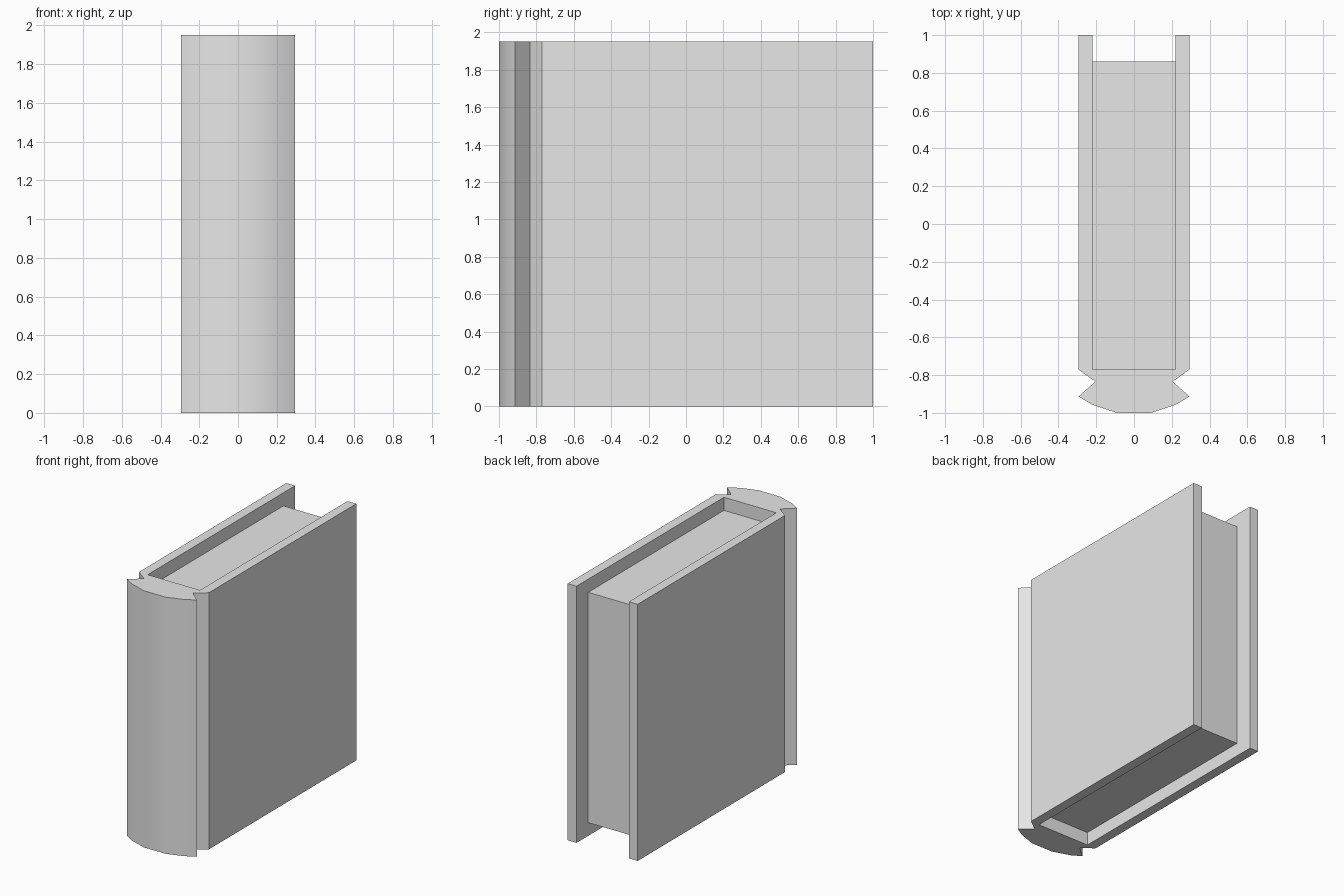
import bpy, bmesh, math

cube = bpy.data.objects.get("Cube")
if cube:
    bpy.data.objects.remove(cube, do_unlink=True)

HEIGHT = 1.95
PAGE_INSET = 0.10

grey = bpy.data.materials.new("light_grey")
grey.use_nodes = True
grey.diffuse_color = (0.8, 0.8, 0.8, 1)
grey.node_tree.nodes["Principled BSDF"].inputs["Base Color"].default_value = grey.diffuse_color


def extrude_outline(name, half, z0, z1):
    """Mirror a half outline (x > 0) across x and extrude it upwards."""
    outline = half + [(-x, y) for x, y in reversed(half)]
    bm = bmesh.new()
    base = bm.faces.new([bm.verts.new((x, y, z0)) for x, y in outline])
    top = bmesh.ops.extrude_face_region(bm, geom=[base])["geom"]
    verts = [v for v in top if isinstance(v, bmesh.types.BMVert)]
    bmesh.ops.translate(bm, verts=verts, vec=(0, 0, z1 - z0))
    bmesh.ops.recalc_face_normals(bm, faces=bm.faces)
    mesh = bpy.data.meshes.new(name)
    bm.to_mesh(mesh)
    bm.free()
    mesh.materials.append(grey)
    obj = bpy.data.objects.new(name, mesh)
    bpy.context.collection.objects.link(obj)
    return obj


# Cover: rounded spine, hinge grooves and two boards in one U-shaped outline
cover = extrude_outline("book_cover", [
    (0.09, -1.0), (0.22, -0.957), (0.294, -0.913),   # rounded spine
    (0.205, -0.835), (0.294, -0.77),                 # hinge groove
    (0.294, 1.0), (0.22, 1.0), (0.22, -0.77),        # board
], 0, HEIGHT)

# Page block, set back from the cover edges
extrude_outline("page_block", [(0.22, -0.77), (0.22, 0.86)],
                PAGE_INSET, HEIGHT - PAGE_INSET)

# Smooth the spine while keeping the board edges crisp
bpy.ops.object.select_all(action='DESELECT')
cover.select_set(True)
bpy.context.view_layer.objects.active = cover
bpy.ops.object.shade_smooth_by_angle(angle=math.radians(35))
